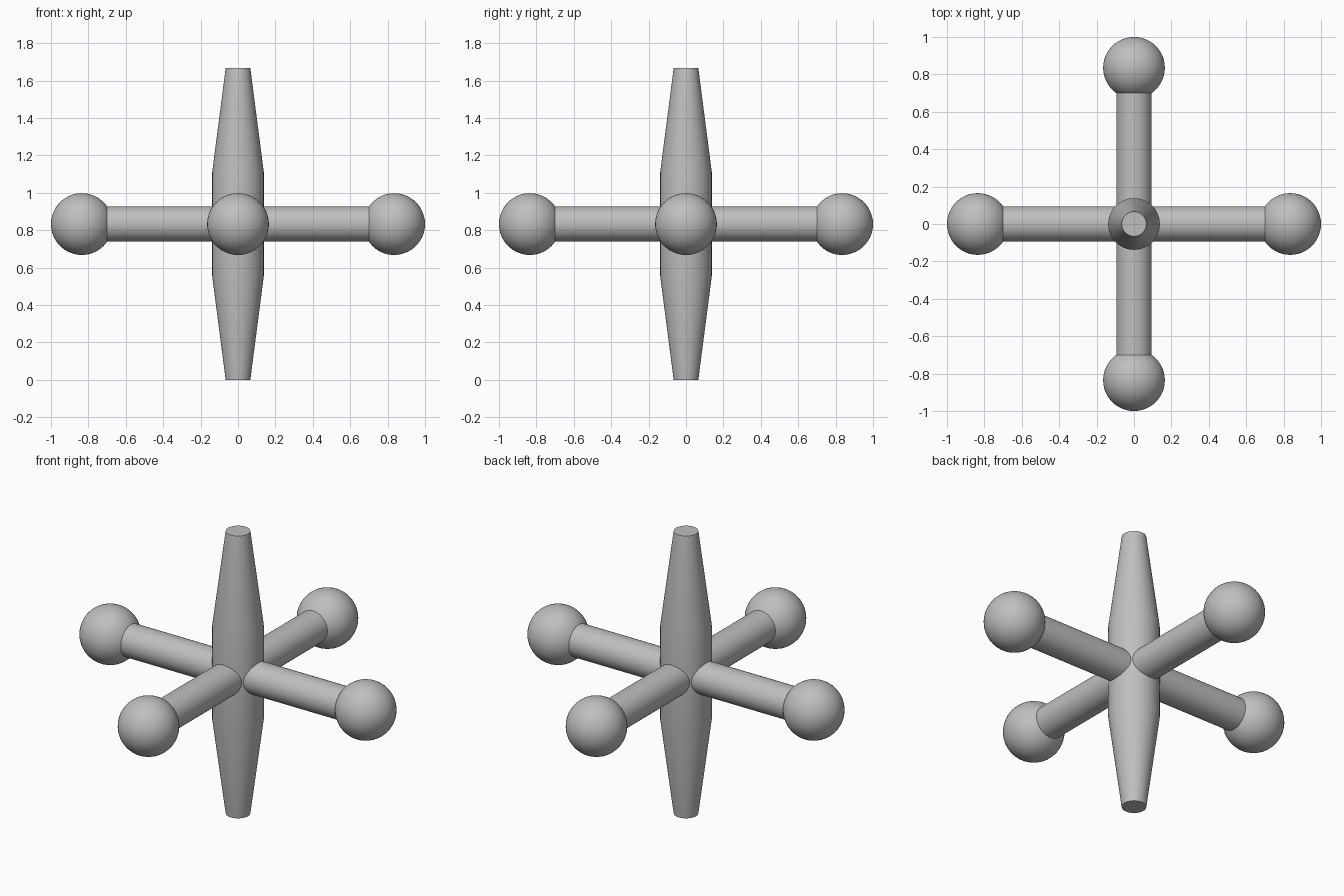
import bpy, bmesh, math
from mathutils import Matrix, Vector

cube = bpy.data.objects.get("Cube")
if cube:
    bpy.data.objects.remove(cube, do_unlink=True)

GREY = (0.52, 0.52, 0.52, 1.0)
CENTRE = 0.833      # height of the arms
ARM_R = 0.094
BALL_R = 0.165
BALL_X = 0.835

mat = bpy.data.materials.new("plain_grey")
mat.use_nodes = True
mat.diffuse_color = GREY
mat.node_tree.nodes["Principled BSDF"].inputs["Base Color"].default_value = GREY


def finish(bm, name):
    """Turn a bmesh into a smooth shaded object with sharp rims."""
    bmesh.ops.recalc_face_normals(bm, faces=bm.faces)
    mesh = bpy.data.meshes.new(name)
    bm.to_mesh(mesh)
    bm.free()
    mesh.materials.append(mat)
    obj = bpy.data.objects.new(name, mesh)
    bpy.context.collection.objects.link(obj)
    bpy.ops.object.select_all(action='DESELECT')
    obj.select_set(True)
    bpy.context.view_layer.objects.active = obj
    bpy.ops.object.shade_smooth_by_angle(angle=math.radians(30))
    return obj


# Upright spindle: straight middle, tapered ends with flat caps
bm = bmesh.new()
profile = [(0.066, 0), (0.138, 0.555), (0.138, 1.111), (0.066, 1.667)]
segments = 64
rings = []
for r, z in profile:
    angles = [math.tau * i / segments for i in range(segments)]
    rings.append([bm.verts.new((r * math.cos(a), r * math.sin(a), z)) for a in angles])
for low, high in zip(rings, rings[1:]):
    for i in range(segments):
        j = (i + 1) % segments
        bm.faces.new((low[i], low[j], high[j], high[i]))
bm.faces.new(rings[0])
bm.faces.new(rings[-1])
finish(bm, "spindle")

# Four level arms, each ending in a ball
for turn, side in enumerate(("left", "back", "right", "front")):
    spin = Matrix.Translation((0, 0, CENTRE)) @ Matrix.Rotation(turn * math.pi / 2, 4, 'Z')
    lay = Matrix.Rotation(math.pi / 2, 4, 'Y')

    bm = bmesh.new()
    bmesh.ops.create_cone(bm, cap_ends=True, segments=64, radius1=ARM_R, radius2=ARM_R,
                          depth=BALL_X,
                          matrix=spin @ Matrix.Translation((BALL_X / 2, 0, 0)) @ lay)
    finish(bm, side + "_arm")

    bm = bmesh.new()
    bmesh.ops.create_uvsphere(bm, u_segments=48, v_segments=32, radius=BALL_R,
                              matrix=spin @ Matrix.Translation((BALL_X, 0, 0)))
    finish(bm, side + "_ball")
